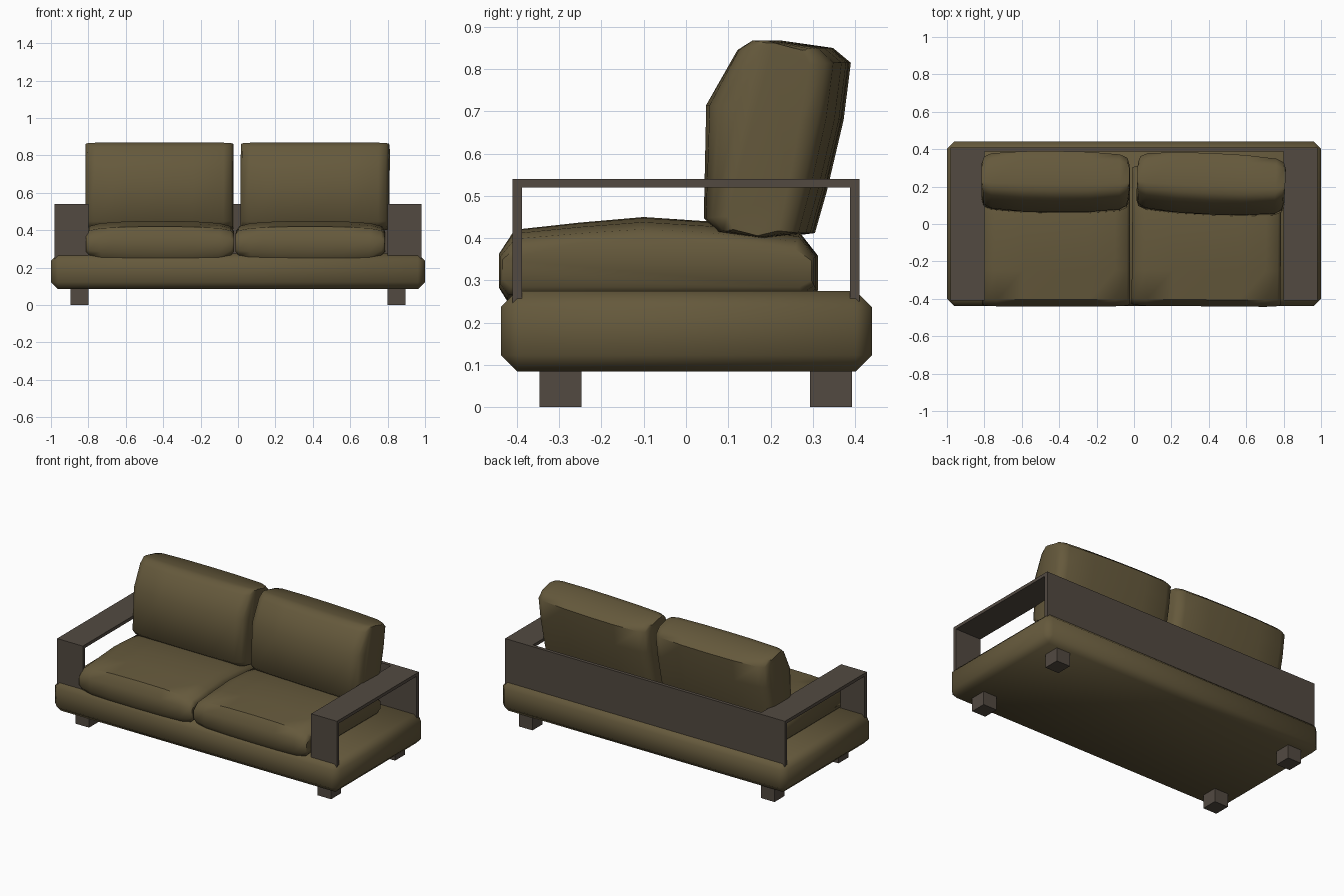
import bpy, bmesh, math
from mathutils import Matrix, Vector

if "Cube" in bpy.data.objects:
    bpy.data.objects.remove(bpy.data.objects["Cube"])


def material(name, rgb):
    m = bpy.data.materials.new(name)
    m.diffuse_color = (*rgb, 1)
    m.use_nodes = True
    m.node_tree.nodes["Principled BSDF"].inputs["Base Color"].default_value = m.diffuse_color
    return m


FABRIC = material("olive_fabric", (0.13, 0.10, 0.045))
WOOD = material("dark_wood", (0.085, 0.068, 0.053))


def finish(name, bm, mat, smooth=None):
    bmesh.ops.recalc_face_normals(bm, faces=bm.faces)
    me = bpy.data.meshes.new(name)
    bm.to_mesh(me)
    bm.free()
    me.materials.append(mat)
    ob = bpy.data.objects.new(name, me)
    bpy.context.collection.objects.link(ob)
    if smooth:
        bpy.ops.object.select_all(action='DESELECT')
        ob.select_set(True)
        bpy.context.view_layer.objects.active = ob
        bpy.ops.object.shade_smooth_by_angle(angle=math.radians(smooth))
    return ob


def box(name, x, y, z, mat, bevel=0, smooth=None):
    bm = bmesh.new()
    bmesh.ops.create_cube(bm, size=1)
    for v in bm.verts:
        v.co = [(a + b) / 2 + c * (b - a) for (a, b), c in zip((x, y, z), v.co)]
    if bevel:
        bmesh.ops.bevel(bm, geom=bm.edges[:], offset=bevel, segments=1,
                        profile=0.5, affect='EDGES')
    return finish(name, bm, mat, smooth)


def cushion(name, profile, stations, mid, lean, x, half, dy=0, turn=0):
    """Loft a side profile (y, z) across x, shrinking it towards a leaning centre line."""
    bm = bmesh.new()
    my, mz = mid
    rot = Matrix.Rotation(math.radians(turn), 3, 'Z')
    pivot = Vector((x, my + dy, 0))
    rings = []
    mirrored = [(-t, a, b) for t, a, b in stations] + \
               [s for s in reversed(stations) if s[0] > 0]
    for t, sy, sz in mirrored:
        ring = []
        for y, z in profile:
            cy = my + lean * (z - mz)
            nz = mz + (z - mz) * sz
            ny = cy + (y - cy) * sy
            ring.append(bm.verts.new(rot @ Vector((t * half, ny - my, nz)) + pivot))
        rings.append(ring)
    n = len(profile)
    for a, b in zip(rings, rings[1:]):
        for i in range(n):
            bm.faces.new((a[i], a[(i + 1) % n], b[(i + 1) % n], b[i]))
    bm.faces.new(rings[0])
    bm.faces.new(rings[-1])
    return finish(name, bm, FABRIC, 50)


# Upholstered base
box("base", (-1, 1), (-0.438, 0.44), (0.085, 0.275), FABRIC, 0.038, 60)

# Wooden frame: back panel, armrests and front posts, plus legs
box("back_panel", (-0.98, 0.98), (0.388, 0.41), (0.25, 0.54), WOOD)
for side, s in (("left", -1), ("right", 1)):
    xs = sorted((s * 0.80, s * 0.98))
    box(side + "_armrest", xs, (-0.41, 0.388), (0.52, 0.54), WOOD)
    box(side + "_front_post", xs, (-0.41, -0.388), (0.245, 0.52), WOOD)
    lx = sorted((s * 0.80, s * 0.895))
    box(side + "_front_leg", lx, (-0.347, -0.247), (0, 0.1), WOOD)
    box(side + "_back_leg", lx, (0.293, 0.393), (0, 0.1), WOOD)

# Seat cushions
seat = [(-0.42, 0.247), (-0.44, 0.28), (-0.44, 0.365), (-0.405, 0.42),
        (-0.25, 0.437), (-0.10, 0.45), (0.05, 0.44), (0.27, 0.412),
        (0.31, 0.36), (0.31, 0.275), (0.28, 0.247)]
seat_st = [(1, .975, .55), (.96, .99, .76), (.80, 1, .90), (.45, 1, .98), (0, 1, 1)]
cushion("left_seat", seat, seat_st, (-0.065, 0.33), 0, -0.417, 0.395)
cushion("right_seat", seat, seat_st, (-0.065, 0.33), 0, 0.388, 0.398, 0, -0.5)

# Leaning back cushions
back = [(0.085, 0.415), (0.05, 0.447), (0.055, 0.715), (0.13, 0.845), (0.167, 0.868),
        (0.205, 0.868), (0.34, 0.85), (0.382, 0.815), (0.365, 0.68),
        (0.325, 0.51), (0.297, 0.412), (0.2, 0.40)]
back_st = [(1, .50, .975), (.97, .76, .99), (.87, .89, 1), (.45, .98, 1), (0, 1, 1)]
cushion("left_back_cushion", back, back_st, (0.215, 0.63), 0.16, -0.42, 0.395, 0.008, -0.5)
cushion("right_back_cushion", back, back_st, (0.215, 0.63), 0.16, 0.412, 0.396, -0.003, -2.5)
